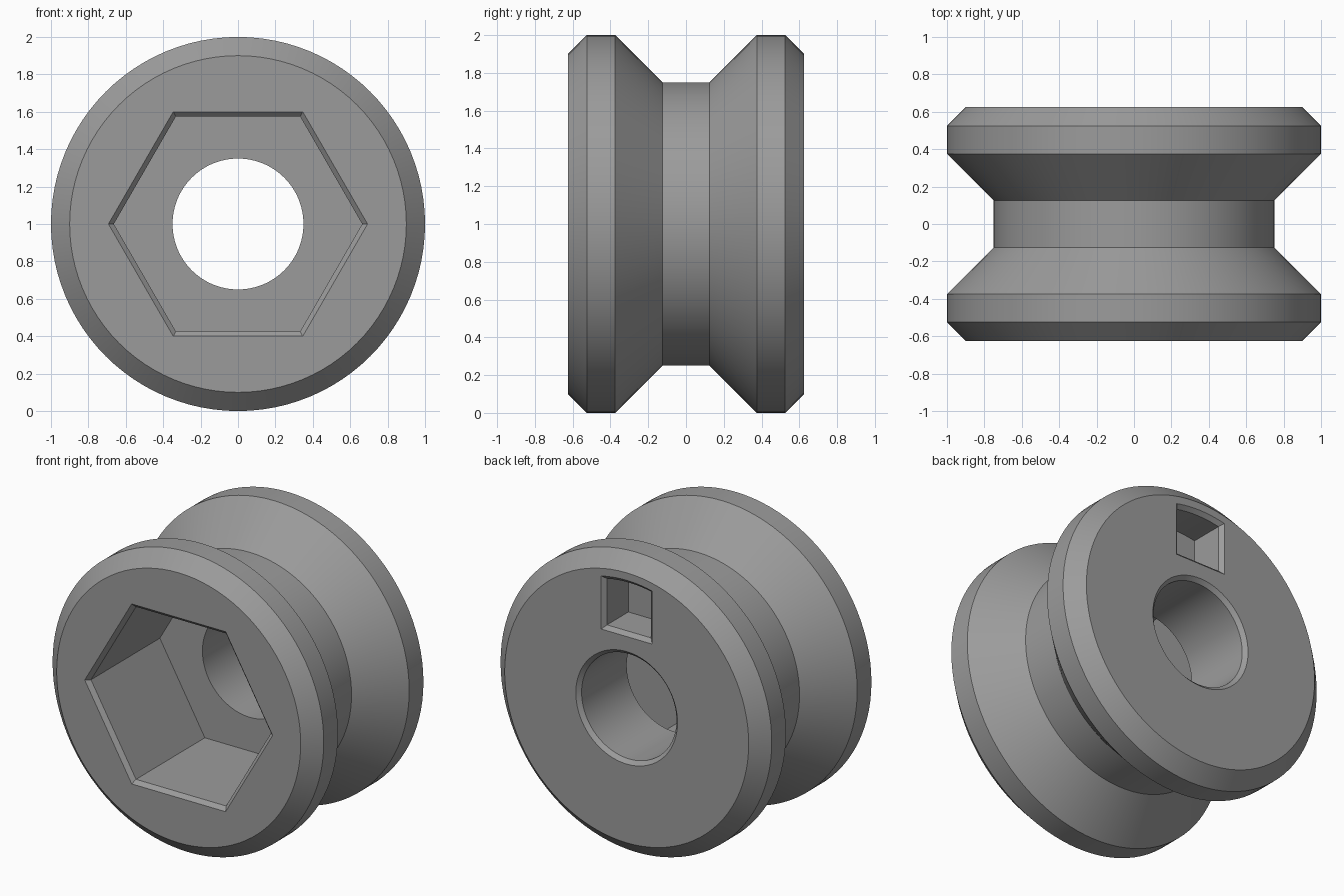
import bpy, bmesh, math

if "Cube" in bpy.data.objects:
    bpy.data.objects.remove(bpy.data.objects["Cube"])


def circle(r, n=96):
    """Points (x, z offset from the axis) of a regular polygon; n=6 gives the hexagon."""
    return [(r * math.cos(2 * math.pi * i / n), r * math.sin(2 * math.pi * i / n)) for i in range(n)]


def slot(o, n=10):
    """Pocket outline grown by o: straight sides and bottom, arched top round the axis."""
    half, low, r = 0.1625 + o, 0.5 - o, 0.825 + o
    a = math.asin(half / r)
    arch = [(r * math.sin(a - 2 * a * i / n), r * math.cos(a - 2 * a * i / n)) for i in range(n + 1)]
    return [(-half, low), (half, low)] + arch


def loft(name, sections):
    """Closed solid through matching outlines at given y, centred on the axis at z = 1."""
    bm = bmesh.new()
    rings = [[bm.verts.new((x, y, 1 + z)) for x, z in pts] for y, pts in sections]
    n = len(rings[0])
    for a, b in zip(rings, rings[1:]):
        for i in range(n):
            j = (i + 1) % n
            bm.faces.new((a[i], a[j], b[j], b[i]))
    bm.faces.new(rings[0])
    bm.faces.new(rings[-1])
    bmesh.ops.recalc_face_normals(bm, faces=bm.faces)
    mesh = bpy.data.meshes.new(name)
    bm.to_mesh(mesh)
    bm.free()
    ob = bpy.data.objects.new(name, mesh)
    bpy.context.collection.objects.link(ob)
    return ob


grey = bpy.data.materials.new("grey")
grey.diffuse_color = (0.33, 0.33, 0.33, 1)
grey.use_nodes = True
grey.node_tree.nodes["Principled BSDF"].inputs["Base Color"].default_value = grey.diffuse_color

# Grooved wheel: chamfered rims with a flat-bottomed V groove
half_profile = [(0.125, 0.75), (0.375, 1.0), (0.525, 1.0), (0.625, 0.9)]
profile = [(-y, r) for y, r in reversed(half_profile)] + half_profile
wheel = loft("grooved_wheel", [(y, circle(r)) for y, r in profile])
wheel.data.materials.append(grey)

# Cutters: hexagonal socket in front, chamfered bore, arched pocket in the back
k = 2 / math.sqrt(3)
cutters = [
    loft("hex_socket_cutter", [(-0.635, circle(0.61 * k, 6)), (-0.6, circle(0.575 * k, 6)),
                               (0.125, circle(0.575 * k, 6))]),
    loft("bore_cutter", [(0.0, circle(0.35)), (0.6, circle(0.35)), (0.635, circle(0.385))]),
    loft("pocket_cutter", [(0.375, slot(0)), (0.6, slot(0)), (0.635, slot(0.035))]),
]

bpy.context.view_layer.objects.active = wheel
wheel.select_set(True)
for c in cutters:
    c.hide_render = True
    c.data.materials.append(grey)
    mod = wheel.modifiers.new(c.name, "BOOLEAN")
    mod.operation = "DIFFERENCE"
    mod.solver = "EXACT"
    mod.object = c
    bpy.ops.object.modifier_apply(modifier=mod.name)
    bpy.data.objects.remove(c)

bpy.ops.object.shade_smooth_by_angle(angle=math.radians(25))
